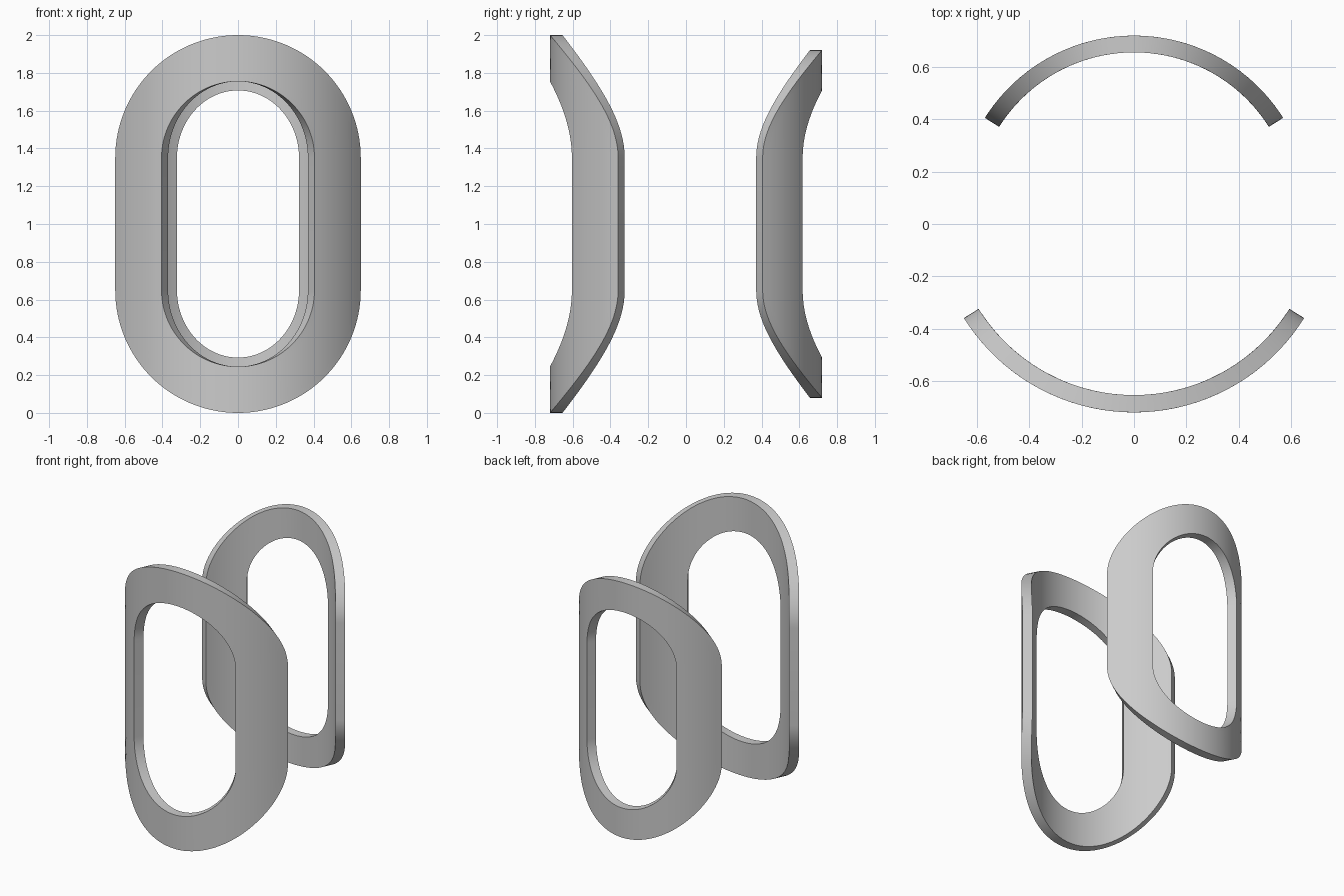
import bpy, bmesh, math

if "Cube" in bpy.data.objects:
    bpy.data.objects.remove(bpy.data.objects["Cube"])

AXIS_Y = 0.046   # shared vertical axis that both rings wrap around
HALF = 0.35      # half length of the straight sides
ARC = 64         # segments per rounded end
ACROSS = 8       # segments across the band


def stadium(radius):
    """Stadium outline as (x, z), centred on z = 1."""
    pts = []
    for start, zc in ((0, 1 + HALF), (math.pi, 1 - HALF)):
        for i in range(ARC + 1):
            a = start + math.pi * i / ARC
            pts.append((radius * math.cos(a), zc + radius * math.sin(a)))
    return pts


def curved_ring(name, r_out, r_in, edge, hole, side):
    """Stadium band laid on a cylinder, with walls cut radially."""
    bm = bmesh.new()
    widths = [edge + (hole - edge) * i / ACROSS for i in range(ACROSS + 1)]
    # section runs along the outer face, then back along the inner face
    section = [(w, r_out) for w in widths] + [(w, r_in) for w in reversed(widths)]
    loops = []
    for w, r in section:
        loop = []
        for x, z in stadium(w):
            a = math.asin(x / r_out)
            loop.append(bm.verts.new((r * math.sin(a), AXIS_Y + side * r * math.cos(a), z)))
        loops.append(loop)
    n = len(loops[0])
    for k, cur in enumerate(loops):
        nxt = loops[(k + 1) % len(loops)]
        for i in range(n):
            j = (i + 1) % n
            bm.faces.new((cur[i], cur[j], nxt[j], nxt[i]))
    bmesh.ops.recalc_face_normals(bm, faces=bm.faces)
    mesh = bpy.data.meshes.new(name)
    bm.to_mesh(mesh)
    bm.free()
    obj = bpy.data.objects.new(name, mesh)
    bpy.context.collection.objects.link(obj)
    bpy.ops.object.select_all(action='DESELECT')
    obj.select_set(True)
    bpy.context.view_layer.objects.active = obj
    bpy.ops.object.shade_smooth_by_angle(angle=math.radians(30))
    return obj


# large front ring and smaller back ring
curved_ring("front_ring", 0.766, 0.700, 0.65, 0.405, -1)
curved_ring("back_ring", 0.674, 0.610, 0.57, 0.357, 1)
